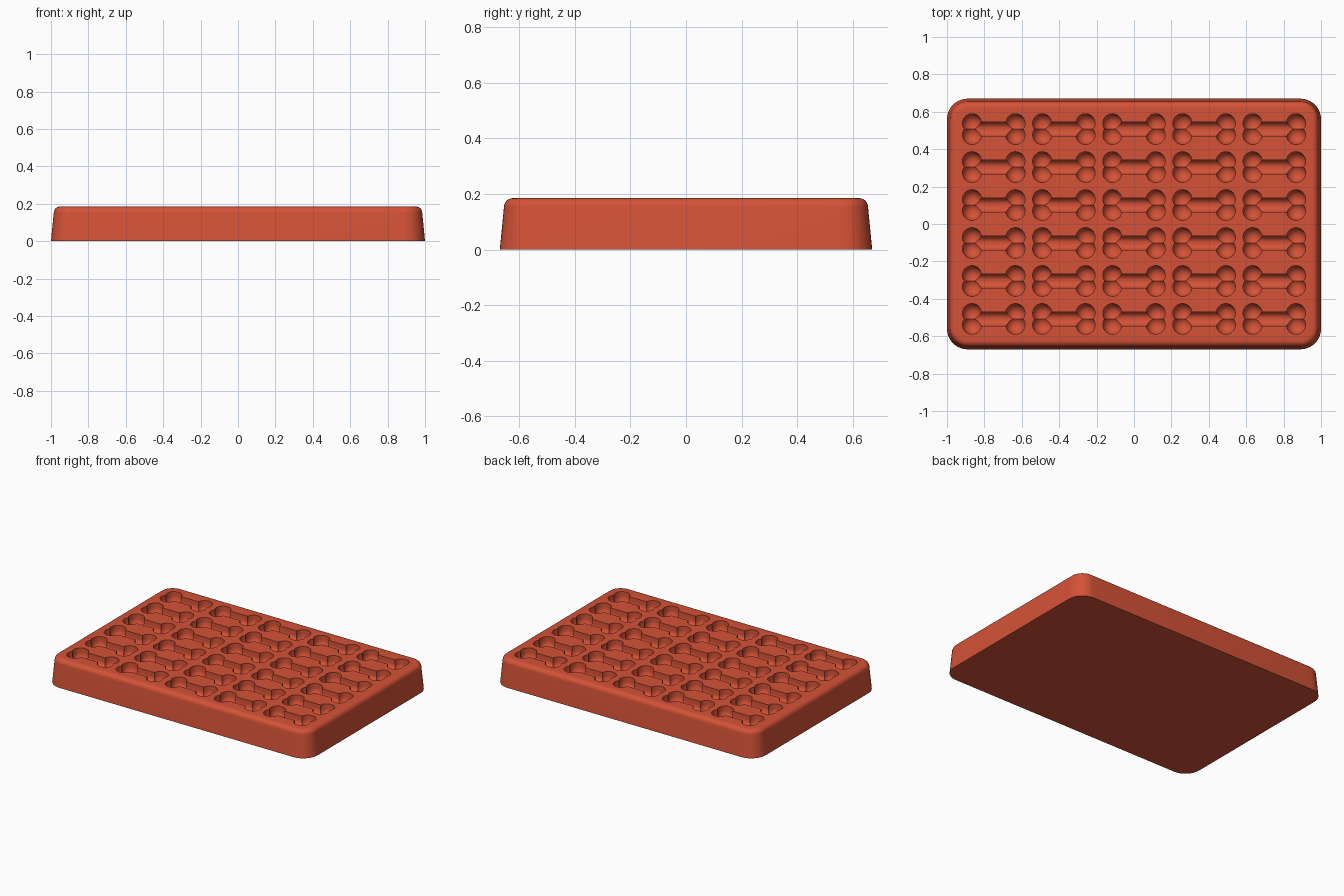
import bpy, bmesh, math
from mathutils import Matrix

cube = bpy.data.objects.get("Cube")
if cube:
    bpy.data.objects.remove(cube, do_unlink=True)

HEIGHT = 0.185
HALF_X, HALF_Y, CORNER = 1.0, 0.67, 0.11
COLUMNS, ROWS = 5, 6
STEP_X, STEP_Y = 0.375, 0.203

red = bpy.data.materials.new("brick_red")
red.use_nodes = True
colour = (0.66, 0.085, 0.038, 1)
red.diffuse_color = colour
red.node_tree.nodes["Principled BSDF"].inputs["Base Color"].default_value = colour


def make_object(name, bm):
    bmesh.ops.recalc_face_normals(bm, faces=bm.faces)
    mesh = bpy.data.meshes.new(name)
    bm.to_mesh(mesh)
    bm.free()
    mesh.materials.append(red)
    obj = bpy.data.objects.new(name, mesh)
    bpy.context.collection.objects.link(obj)
    return obj


def loft(name, rings):
    """Skin a stack of equal-length rings and cap both ends."""
    bm = bmesh.new()
    loops = [[bm.verts.new(p) for p in ring] for ring in rings]
    for low, high in zip(loops, loops[1:]):
        for i in range(len(low)):
            j = (i + 1) % len(low)
            bm.faces.new((low[i], low[j], high[j], high[i]))
    bm.faces.new(loops[0][::-1])
    bm.faces.new(loops[-1])
    return make_object(name, bm)


def rounded_rectangle(inset, z, segments=10):
    r = CORNER - inset
    points = []
    for quarter, (sx, sy) in enumerate(((1, 1), (-1, 1), (-1, -1), (1, -1))):
        for k in range(segments + 1):
            a = (quarter + k / segments) * math.pi / 2
            points.append((sx * (HALF_X - CORNER) + r * math.cos(a),
                           sy * (HALF_Y - CORNER) + r * math.sin(a), z))
    return points


def boolean(target, cutter, operation):
    mod = target.modifiers.new(operation.lower(), "BOOLEAN")
    mod.operation, mod.solver, mod.object = operation, "EXACT", cutter


def bake(obj):
    """Replace the mesh by its modified result."""
    graph = bpy.context.evaluated_depsgraph_get()
    mesh = bpy.data.meshes.new_from_object(obj.evaluated_get(graph))
    obj.modifiers.clear()
    obj.data = mesh


# Tray body: drafted sides and a rounded top rim
BEVEL = 0.032
levels = [(0, 0)]
for k in range(7):
    a = k / 6 * math.pi / 2
    levels.append((0.015 + BEVEL * (1 - math.cos(a)),
                   HEIGHT - BEVEL + BEVEL * math.sin(a)))
tray = loft("tray", [rounded_rectangle(*level) for level in levels])


# Cutter parts: lobes and shaft are round-bottomed with straight walls above
def lobe(x, y, radius=0.051, depth=0.03):
    rings = []
    for k in range(1, 8):
        a = k / 7 * math.pi / 2
        rings.append((radius * math.sin(a), HEIGHT - depth - radius * math.cos(a)))
    rings.append((radius, HEIGHT + 0.05))
    circle = [k / 28 * math.tau for k in range(28)]
    return loft("lobe_cutter", [[(x + r * math.cos(a), y + r * math.sin(a), z)
                                 for a in circle] for r, z in rings])


def shaft(radius=0.038, depth=0.03):
    arc = [math.pi * (1 + k / 12) for k in range(13)]
    section = [(radius * math.cos(a), HEIGHT - depth + radius * math.sin(a)) for a in arc]
    section += [(radius, HEIGHT + 0.04), (-radius, HEIGHT + 0.04)]
    return loft("bone_cutter", [[(x, y, z) for y, z in section] for x in (-0.115, 0.115)])


bone = shaft()
helpers = [lobe(sx * 0.116, sy * 0.031) for sx in (-1, 1) for sy in (-1, 1)]
for part in helpers:
    boolean(bone, part, "UNION")
bake(bone)

# Repeat the bone over the grid and cut it from the tray
bone.data.transform(Matrix.Translation((-(COLUMNS - 1) / 2 * STEP_X,
                                        -(ROWS - 1) / 2 * STEP_Y, 0)))
for count, step in ((COLUMNS, (STEP_X, 0, 0)), (ROWS, (0, STEP_Y, 0))):
    array = bone.modifiers.new("repeat", "ARRAY")
    array.count = count
    array.use_relative_offset = False
    array.use_constant_offset = True
    array.constant_offset_displace = step
bake(bone)
boolean(tray, bone, "DIFFERENCE")
bake(tray)
for helper in helpers + [bone]:
    bpy.data.objects.remove(helper, do_unlink=True)

# Smooth shading with crisp cavity rims
bpy.ops.object.select_all(action="DESELECT")
tray.select_set(True)
bpy.context.view_layer.objects.active = tray
bpy.ops.object.shade_smooth_by_angle(angle=math.radians(35))
